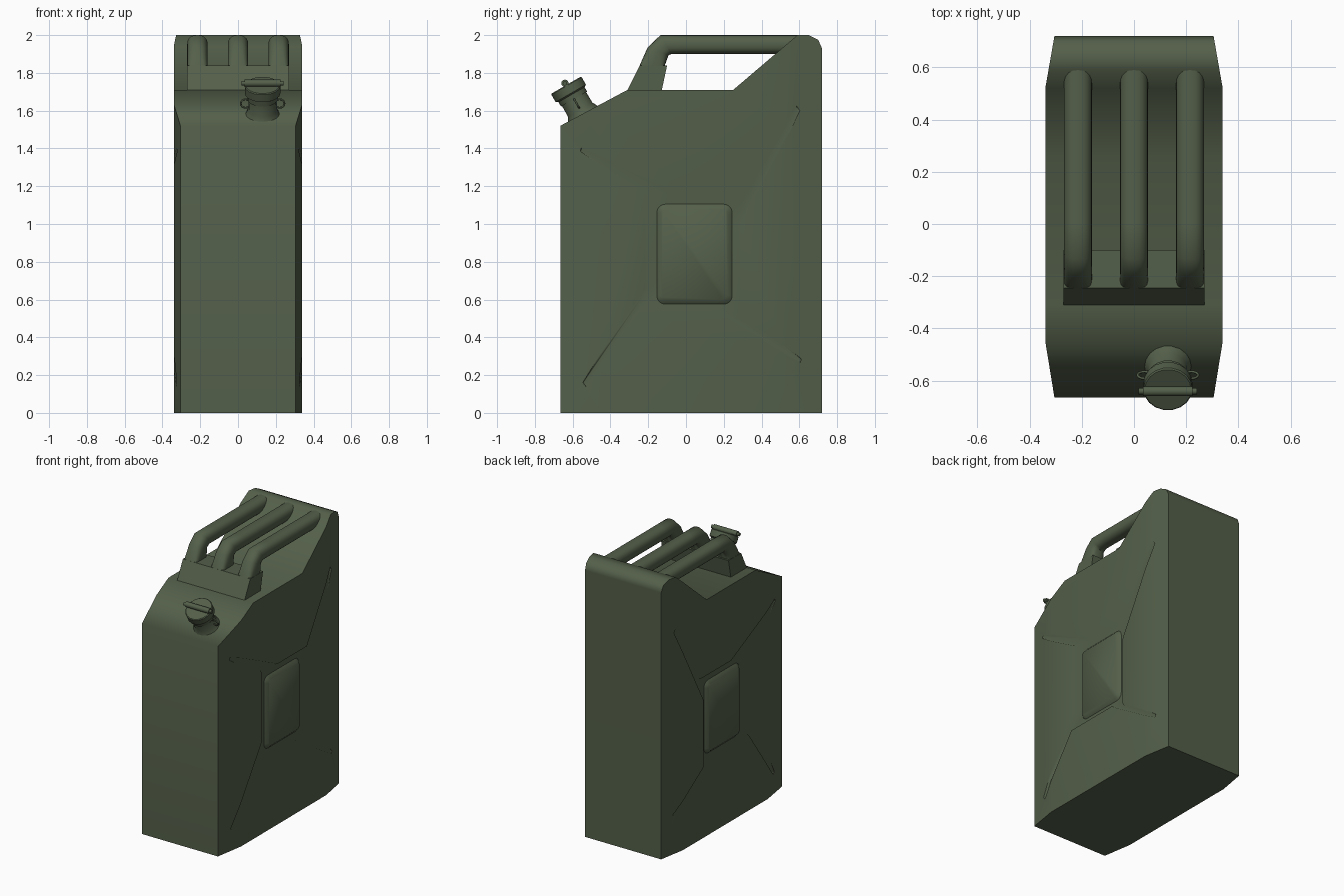
import bpy, bmesh, math
from mathutils import Vector, Matrix

if "Cube" in bpy.data.objects:
    bpy.data.objects.remove(bpy.data.objects["Cube"])

paint = bpy.data.materials.new("olive_paint")
paint.diffuse_color = (0.088, 0.115, 0.068, 1)
paint.use_nodes = True
paint.node_tree.nodes["Principled BSDF"].inputs["Base Color"].default_value = paint.diffuse_color


def loft(name, parts):
    """Each part is a list of rings with equal point counts, skinned and capped."""
    bm = bmesh.new()
    for rings in parts:
        vs = [[bm.verts.new(p) for p in r] for r in rings]
        n = len(vs[0])
        for a, b in zip(vs, vs[1:]):
            for i in range(n):
                j = (i + 1) % n
                bm.faces.new((a[i], a[j], b[j], b[i]))
        bm.faces.new(vs[0][::-1])
        bm.faces.new(vs[-1])
    bmesh.ops.recalc_face_normals(bm, faces=bm.faces)
    me = bpy.data.meshes.new(name)
    bm.to_mesh(me)
    bm.free()
    ob = bpy.data.objects.new(name, me)
    bpy.context.collection.objects.link(ob)
    return ob


def finish(ob, angle=40):
    if not ob.data.materials:
        ob.data.materials.append(paint)
    bpy.ops.object.select_all(action='DESELECT')
    ob.select_set(True)
    bpy.context.view_layer.objects.active = ob
    bpy.ops.object.shade_smooth_by_angle(angle=math.radians(angle))
    return ob


def at_x(poly, x):
    return [(x, y, z) for y, z in poly]


def inset(poly, d):
    """Mitred inset of a counter-clockwise polygon."""
    out = []
    for i, p in enumerate(poly):
        p, a, b = Vector(p), Vector(poly[i - 1]), Vector(poly[(i + 1) % len(poly)])
        e1, e2 = (p - a).normalized(), (b - p).normalized()
        n1, n2 = Vector((-e1.y, e1.x)), Vector((-e2.y, e2.x))
        out.append(tuple(p + (n1 + n2) * d / (1 + n1.dot(n2))))
    return out


def both_sides(outer, inner, x_outer, x_inner):
    return [[at_x(outer, s * x_outer), at_x(inner, s * x_inner)] for s in (-1, 1)]


# Body: side profile extruded, then tapered at front and back
profile = [(-.665, 0), (.72, 0), (.72, 1.93), (.70, 1.975), (.65, 2.0),
           (.59, 2.0), (.25, 1.71), (-.31, 1.71), (-.665, 1.52)]
body = loft("can_body", [[at_x(profile, -1), at_x(profile, 1)]])
bm = bmesh.new()
bm.from_mesh(body.data)
for y in (-.45, .52):
    bmesh.ops.bisect_plane(bm, geom=bm.verts[:] + bm.edges[:] + bm.faces[:],
                           plane_co=(0, y, 0), plane_no=(0, 1, 0))
for v in bm.verts:
    y = v.co.y
    w = .34 - .035 * max(0, (-.45 - y) / .215, (y - .52) / .2)
    v.co.x = math.copysign(w, v.co.x)
bm.to_mesh(body.data)
bm.free()
body.data.materials.append(paint)

# Cross-shaped grooves pressed into both sides
cross = [(-.56, 1.42), (-.575, 1.38), (-.22, 1.17), (-.22, .66), (-.56, .16),
         (-.53, .125), (-.24, .53), (.17, .53), (.61, .25), (.625, .29),
         (.29, .51), (.29, 1.0), (.615, 1.60), (.585, 1.64), (.30, 1.165), (-.03, 1.165)]
cutter = loft("groove_cutter", both_sides(cross, inset(cross, .016), .345, .315))
cutter.data.materials.append(paint)
cutter.hide_render = True
cut = body.modifiers.new("grooves", 'BOOLEAN')
cut.operation = 'DIFFERENCE'
cut.solver = 'EXACT'
cut.object = cutter
bpy.context.view_layer.objects.active = body
bpy.ops.object.modifier_apply(modifier="grooves")
bpy.data.objects.remove(cutter)
finish(body, 65)
body.modifiers.new("normals", 'WEIGHTED_NORMAL').keep_sharp = True

# Raised rounded panel in the middle of each side
def rounded_rect(y0, y1, z0, z1, r, steps=5):
    pts = []
    for k, (cy, cz) in enumerate([(y1 - r, z1 - r), (y0 + r, z1 - r),
                                  (y0 + r, z0 + r), (y1 - r, z0 + r)]):
        for i in range(steps):
            a = (k + i / (steps - 1)) * math.pi / 2
            pts.append((cy + r * math.cos(a), cz + r * math.sin(a)))
    return pts

panel = rounded_rect(-.16, .25, .57, 1.11, .05)
finish(loft("side_panels", both_sides(panel, inset(panel, .03), .31, .338)), 50)

# Handle foot plate
foot = [(-.315, 1.70), (-.13, 1.70), (-.10, 1.84), (-.245, 1.84)]
finish(loft("handle_foot", [[at_x(foot, -.27), at_x(foot, .27)]]), 30)

# Three handle bars: outer point, inner point, squareness of the section
stations = [((-.312, 1.70), (-.13, 1.70), 8), ((-.245, 1.84), (-.112, 1.84), 5),
            ((-.203, 1.935), (-.092, 1.895), 2.6), ((-.135, 2.0), (-.075, 1.90), 2.4),
            ((.0, 2.0), (.0, 1.90), 2.4), ((.62, 2.0), (.62, 1.90), 2.4)]


def bar(cx, seg=20):
    rings = []
    for o, i, e in stations:
        o, i = Vector(o), Vector(i)
        mid, half = (o + i) / 2, (o - i) / 2
        ring = []
        for k in range(seg):
            a = 2 * math.pi * k / seg
            c, s = math.cos(a), math.sin(a)
            u = math.copysign(abs(c) ** (2 / e), c) * .054
            v = mid + half * math.copysign(abs(s) ** (2 / e), s)
            ring.append((cx + u, v.x, v.y))
        rings.append(ring)
    return rings

finish(loft("handle_bars", [bar(x) for x in (-.215, 0, .215)]), 50)

# Spout and cap, turned along a tilted axis
tilt = Matrix.Translation((.13, -.635, 1.735)) @ Matrix.Rotation(math.radians(30), 4, 'X')


def lathe(name, prof, seg=18):
    rings = [[(r * math.cos(2 * math.pi * k / seg), r * math.sin(2 * math.pi * k / seg), z)
              for k in range(seg)] for r, z in prof]
    ob = loft(name, [rings])
    ob.matrix_world = tilt
    return finish(ob, 35)

lathe("spout_neck", [(.10, -.20), (.088, -.172), (.076, -.15), (.074, -.05)])
lathe("spout_cap", [(.081, -.085), (.081, -.058), (.094, -.05), (.094, -.005), (.089, 0)])

# Locking bar across the cap
for name, r, length in (("cap_bar", .019, .19), ("cap_pin", .012, .224)):
    bpy.ops.mesh.primitive_cylinder_add(vertices=12, radius=r, depth=length)
    ob = bpy.context.object
    ob.name = name
    ob.matrix_world = tilt @ Matrix.Translation((0, 0, .012)) @ Matrix.Rotation(math.pi / 2, 4, 'Y')
    finish(ob)

# Wire ears on both sides of the neck
for side, s in (("left", -1), ("right", 1)):
    bpy.ops.mesh.primitive_torus_add(major_segments=16, minor_segments=8,
                                     major_radius=.026, minor_radius=.005)
    ob = bpy.context.object
    ob.name = "spout_ear_" + side
    ob.matrix_world = tilt @ Matrix.Translation((s * .09, 0, -.112)) @ Matrix.Rotation(math.pi / 2, 4, 'X')
    finish(ob, 60)
